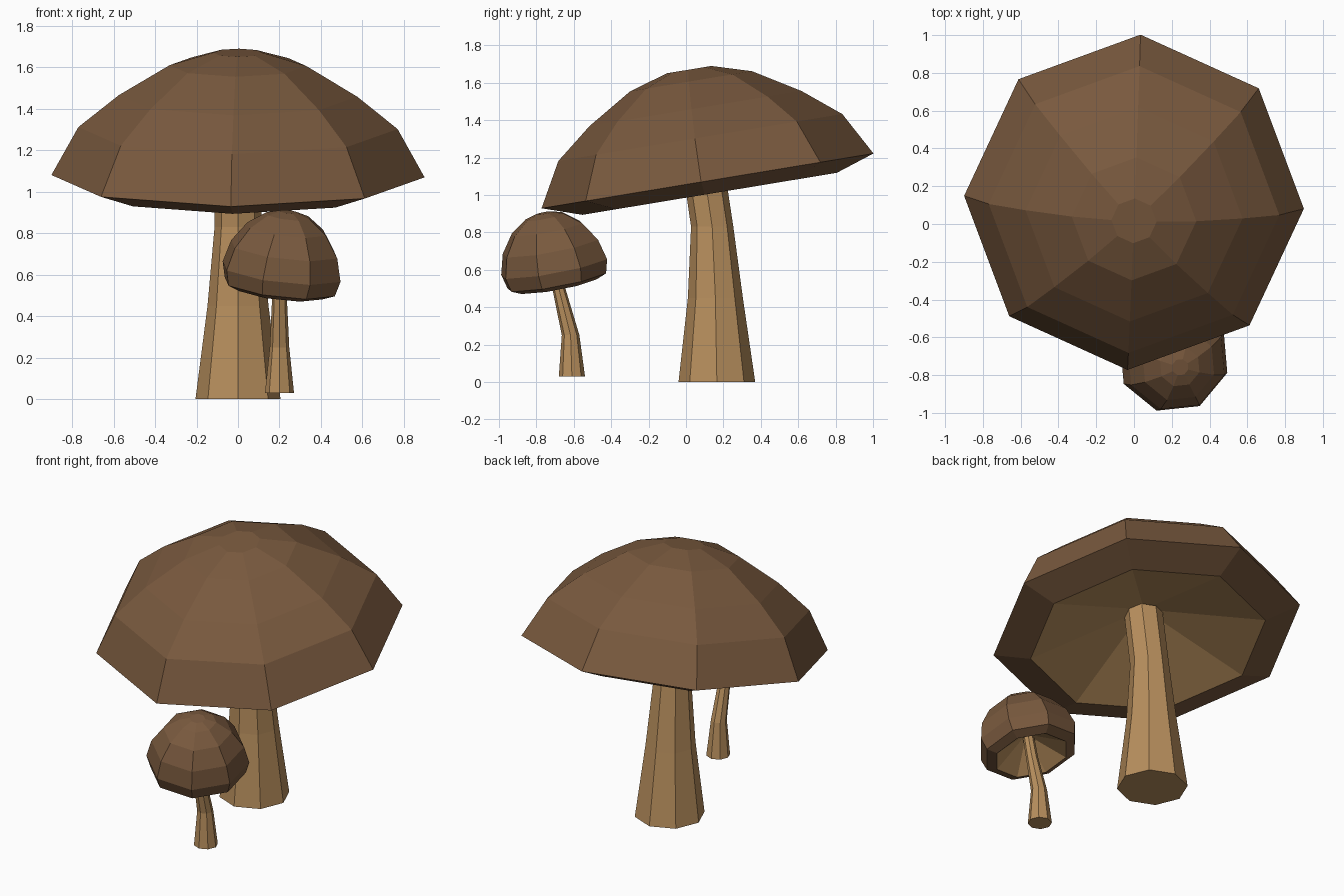
import bpy, bmesh, math
from mathutils import Vector, Matrix

if "Cube" in bpy.data.objects:
    bpy.data.objects.remove(bpy.data.objects["Cube"])

SIDES = 8


def material(name, color):
    m = bpy.data.materials.new(name)
    m.diffuse_color = (*color, 1)
    m.use_nodes = True
    m.node_tree.nodes["Principled BSDF"].inputs["Base Color"].default_value = m.diffuse_color
    return m


brown = material("cap_brown", (0.19, 0.10, 0.048))
tan = material("stem_tan", (0.48, 0.275, 0.11))


def loft(name, rings, mat, phase=0, cap_start=True, cap_end=True):
    """Skin a list of (centre, radius) horizontal octagon rings."""
    bm = bmesh.new()
    loops = []
    for c, r in rings:
        if r == 0:
            loops.append([bm.verts.new(c)] * SIDES)
            continue
        angles = [math.radians(phase) + 2 * math.pi * i / SIDES for i in range(SIDES)]
        loops.append([bm.verts.new(Vector(c) + Vector((r * math.cos(a), r * math.sin(a), 0)))
                      for a in angles])
    for lo, hi in zip(loops, loops[1:]):
        for i in range(SIDES):
            j = (i + 1) % SIDES
            quad = [lo[i], lo[j], hi[j], hi[i]]
            bm.faces.new(list(dict.fromkeys(quad)))
    if cap_start:
        bm.faces.new(loops[0][::-1])
    if cap_end:
        bm.faces.new(loops[-1])
    mesh = bpy.data.meshes.new(name)
    bm.to_mesh(mesh)
    bm.free()
    mesh.materials.append(mat)
    ob = bpy.data.objects.new(name, mesh)
    bpy.context.collection.objects.link(ob)
    return ob


def mushroom(prefix, stem, centre, normal, phase, dome, gill_depth):
    # Bent, tapering stem
    loft(prefix + "_stem", stem, tan)
    # Tilted dome with its rim lip, then the hollow gill cone underneath
    tilt = Vector((0, 0, 1)).rotation_difference(Vector(normal)).to_matrix().to_4x4()
    place = Matrix.Translation(centre) @ tilt
    cap = loft(prefix + "_cap", [((0, 0, z), r) for r, z in dome], brown, phase, False, True)
    r, z = dome[0]
    gills = loft(prefix + "_gills", [((0, 0, gill_depth), 0), ((0, 0, z), r)],
                 tan, phase, False, False)
    for ob in (cap, gills):
        ob.matrix_world = place


# Large mushroom, cap tipped towards the front
mushroom("large",
         [((0, 0.165, 0), 0.205), ((0, 0.157, 0.45), 0.147),
          ((0, 0.14, 0.83), 0.113), ((0, 0.085, 1.2), 0.112)],
         (0, 0.115, 1.075), (0, -0.163, 0.987), -2.2,
         [(0.69, -0.07), (0.9, 0), (0.77, 0.235), (0.575, 0.392), (0.33, 0.54), (0.12, 0.603)],
         0.15)

# Small mushroom, cap tipped towards the front right
mushroom("small",
         [((0.2, -0.61, 0.03), 0.07), ((0.2, -0.617, 0.25), 0.047),
          ((0.2, -0.68, 0.5), 0.035), ((0.2, -0.71, 0.64), 0.033)],
         (0.21, -0.705, 0.615), (0.12, -0.185, 1), -17,
         [(0.22, -0.1), (0.28, -0.075), (0.3, 0), (0.27, 0.11), (0.2, 0.21),
          (0.11, 0.275), (0.045, 0.295)],
         0.05)
